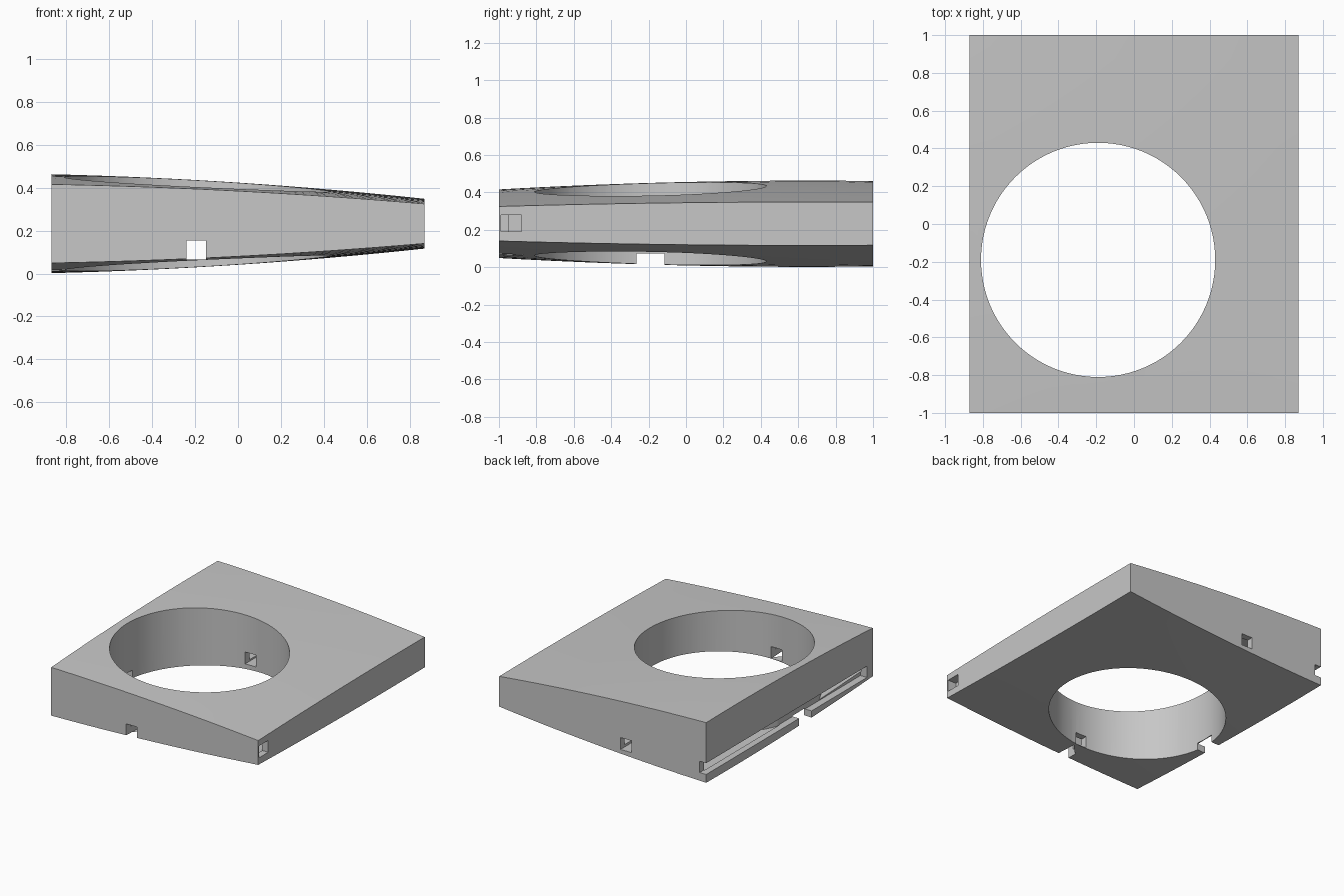
import bpy, bmesh
from mathutils import Vector

if "Cube" in bpy.data.objects:
    bpy.data.objects.remove(bpy.data.objects["Cube"], do_unlink=True)

MID = 0.2325          # height of the mid plane
HOLE = (-0.19, -0.19)  # centre of the round opening
WALL = 0.05

grey = bpy.data.materials.new("plain grey")
grey.use_nodes = True
grey.diffuse_color = (0.57, 0.57, 0.57, 1)
grey.node_tree.nodes["Principled BSDF"].inputs["Base Color"].default_value = (0.57, 0.57, 0.57, 1)


def half_height(x, y):
    # Gentle crown, thickest towards the back right corner
    return (0.1915 - 0.0658 * x - 0.0241 * x * x) * (1 - 0.075 * (y - 0.65) ** 2)


def finish(bm, name):
    bmesh.ops.recalc_face_normals(bm, faces=bm.faces)
    mesh = bpy.data.meshes.new(name)
    bm.to_mesh(mesh)
    bm.free()
    mesh.materials.append(grey)
    obj = bpy.data.objects.new(name, mesh)
    bpy.context.collection.objects.link(obj)
    return obj


def crowned_slab(name, inset):
    # Rectangle with matching curved top and bottom faces
    bm = bmesh.new()
    bmesh.ops.create_grid(bm, x_segments=16, y_segments=16, size=1)
    low = list(bm.verts)
    made = bmesh.ops.extrude_face_region(bm, geom=list(bm.faces), use_keep_orig=True)
    high = [g for g in made["geom"] if isinstance(g, bmesh.types.BMVert)]
    for verts, side in ((low, -1), (high, 1)):
        for v in verts:
            v.co.x *= 0.87 - inset
            v.co.y *= 1 - inset
            v.co.z = MID + side * (half_height(v.co.x, v.co.y) - inset)
    return finish(bm, name)


def drum(name, radius):
    bm = bmesh.new()
    bmesh.ops.create_cone(bm, cap_ends=True, segments=96, radius1=radius,
                          radius2=radius, depth=2)
    bmesh.ops.translate(bm, verts=bm.verts, vec=(*HOLE, 0))
    return finish(bm, name)


def box(name, low, high):
    bm = bmesh.new()
    bmesh.ops.create_cube(bm, size=1)
    a, b = Vector(low), Vector(high)
    bmesh.ops.scale(bm, verts=bm.verts, vec=b - a)
    bmesh.ops.translate(bm, verts=bm.verts, vec=(a + b) / 2)
    return finish(bm, name)


def cut(target, cutter):
    mod = target.modifiers.new("cut", 'BOOLEAN')
    mod.operation, mod.solver, mod.object = 'DIFFERENCE', 'EXACT', cutter
    bpy.context.view_layer.objects.active = target
    bpy.ops.object.modifier_apply(modifier=mod.name)
    bpy.data.objects.remove(cutter, do_unlink=True)


# Hollow housing with a sleeve around the opening
housing = crowned_slab("housing", 0)
cavity = crowned_slab("cavity_cutter", WALL)
cut(cavity, drum("sleeve_cutter", 0.62 + WALL))
cut(housing, cavity)
cut(housing, drum("opening_cutter", 0.62))

# Channel from front to back, side slot, side notch and corner port
for name, low, high in (
    ("channel_cutter", (-0.24, -1.1, 0.065), (-0.15, 1.1, 0.155)),
    ("slot_cutter", (-1, -0.93, 0.067), (-0.815, 1.1, 0.153)),
    ("notch_cutter", (-1, -0.265, -0.1), (-0.6, -0.115, 0.073)),
    ("port_cutter", (0.8, -0.99, 0.19), (1, -0.88, 0.28)),
):
    cut(housing, box(name, low, high))

# Smooth crown and opening, crisp edges
bpy.ops.object.select_all(action='DESELECT')
housing.select_set(True)
bpy.context.view_layer.objects.active = housing
bpy.ops.object.shade_smooth_by_angle(angle=0.5)
